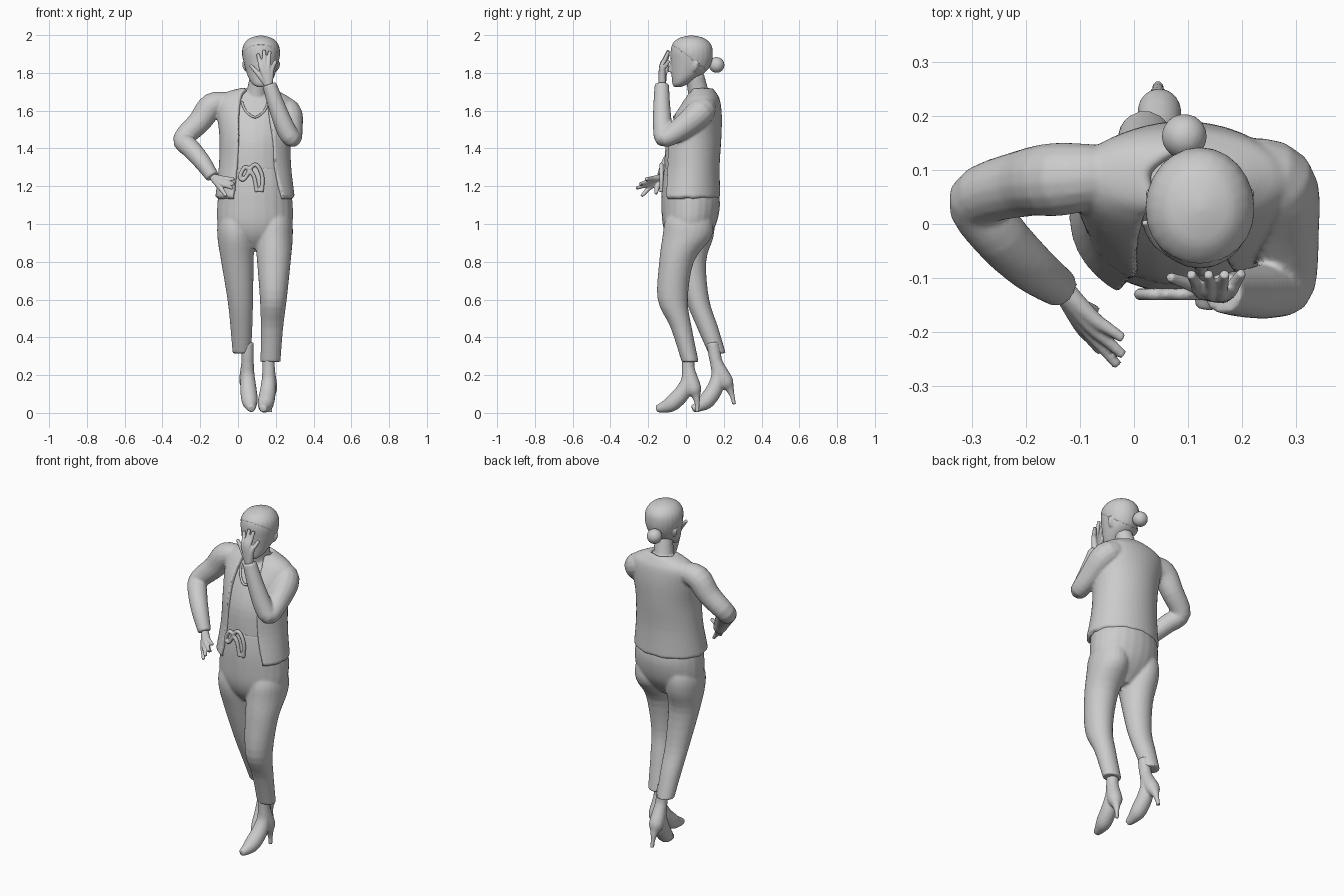
import bpy
import bmesh
import math
from mathutils import Vector, Quaternion

SIDES = 24

if "Cube" in bpy.data.objects:
    bpy.data.objects.remove(bpy.data.objects["Cube"], do_unlink=True)

# One plain clay colour for the whole figure
grey = bpy.data.materials.new("plain_grey")
grey.use_nodes = True
clay = (0.6, 0.6, 0.6, 1)
grey.diffuse_color = clay
grey.node_tree.nodes["Principled BSDF"].inputs["Base Color"].default_value = clay


def spline(rows, steps=4):
    """Smooth interpolation through rows of any width."""
    rows = [Vector(row) for row in rows]
    result = []
    for i in range(len(rows) - 1):
        before, start = rows[max(i - 1, 0)], rows[i]
        end, after = rows[i + 1], rows[min(i + 2, len(rows) - 1)]
        for s in range(steps):
            t = s / steps
            slope_in, slope_out = (end - before) / 2, (after - start) / 2
            bend = 3 * (end - start) - 2 * slope_in - slope_out
            twist = 2 * (start - end) + slope_in + slope_out
            result.append(start + slope_in * t + bend * t * t + twist * t ** 3)
    return result + [rows[-1]]


def skin(bm, rings):
    """Bridge closed rings and cap both ends."""
    loops = [[bm.verts.new(point) for point in ring] for ring in rings]
    for low, high in zip(loops, loops[1:]):
        for i in range(len(low)):
            j = (i + 1) % len(low)
            bm.faces.new((low[i], low[j], high[j], high[i]))
    bm.faces.new(loops[0])
    bm.faces.new(loops[-1])


def oval(x, y, z, rx, ry, first=0.0, last=math.tau, count=SIDES, closed=True):
    span = count if closed else count - 1
    angles = [first + (last - first) * i / span for i in range(count)]
    return [Vector((x + rx * math.cos(a), y + ry * math.sin(a), z)) for a in angles]


def loft(bm, rows, inset=0.0, drop=0.0):
    """Stack level ovals given as x, y, z, half width, half depth."""
    skin(bm, [oval(x, y, z - drop, rx - inset, ry - inset)
              for x, y, z, rx, ry in spline(rows)])


def tube(bm, rows):
    """Sweep a round section along x, y, z, radius."""
    rows = spline(rows)
    centres = [Vector(row[:3]) for row in rows]
    rings, turn, old = [], Quaternion(), Vector((0, 0, 1))
    for i, row in enumerate(rows):
        ahead = centres[min(i + 1, len(rows) - 1)]
        heading = (ahead - centres[max(i - 1, 0)]).normalized()
        turn = old.rotation_difference(heading) @ turn
        old = heading
        rings.append([centres[i] + turn @ point
                      for point in oval(0, 0, 0, row[3], row[3], count=16)])
    skin(bm, rings)


def finish(bm, name, voxel=0.008):
    """Fuse the overlapping volumes of one part into a smooth surface."""
    bmesh.ops.recalc_face_normals(bm, faces=bm.faces[:])
    mesh = bpy.data.meshes.new(name)
    bm.to_mesh(mesh)
    bm.free()
    mesh.materials.append(grey)
    part = bpy.data.objects.new(name, mesh)
    bpy.context.collection.objects.link(part)
    remesh = part.modifiers.new("fuse", 'REMESH')
    remesh.mode = 'VOXEL'
    remesh.voxel_size = voxel
    remesh.use_smooth_shade = True
    soften = part.modifiers.new("soften", 'SMOOTH')
    soften.factor = 0.5
    soften.iterations = 3


# Jacket rows: x, y, z, half width, half depth, right edge x, left edge x
jacket_rows = [
    (.09, .012, 1.145, .21, .17, -.03, .24),
    (.09, .025, 1.3, .192, .153, -.01, .2),
    (.09, .035, 1.45, .188, .152, 0, .19),
    (.09, .058, 1.57, .2, .132, 0, .17),
    (.085, .08, 1.655, .2, .1, .01, .16),
    (.08, .085, 1.695, .15, .075, .02, .15),
    (.095, .08, 1.72, .078, .06, .04, .15),
]
THICK = 0.018

# Open-fronted jacket body with both sleeves
bm = bmesh.new()
rings = []
for x, y, z, rx, ry, right, left in spline(jacket_rows):
    first = -math.acos((left - x) / rx)
    last = math.tau - math.acos((right - x) / rx)
    outer = oval(x, y, z, rx, ry, first, last, 36, False)
    inner = oval(x, y, z - THICK, rx - THICK, ry - THICK, first, last, 36, False)
    rings.append(outer + inner[::-1])
skin(bm, rings)
tube(bm, [(-.04, .09, 1.64, .055), (-.135, .083, 1.628, .068), (-.205, .075, 1.54, .062),
          (-.29, .045, 1.45, .054), (-.25, -.02, 1.4, .052),
          (-.19, -.08, 1.33, .046), (-.135, -.12, 1.25, .036)])
tube(bm, [(.19, .1, 1.625, .06), (.262, .075, 1.59, .074), (.28, -.02, 1.51, .063),
          (.287, -.11, 1.455, .049), (.257, -.122, 1.495, .052),
          (.21, -.128, 1.61, .046), (.165, -.128, 1.74, .038)])
finish(bm, "jacket", .007)

# Camisole, chest and neck under the jacket
body_rows = [row[:5] for row in jacket_rows]
bm = bmesh.new()
loft(bm, body_rows[1:], .012, THICK)
tube(bm, [(.09, .08, 1.64, .065), (.1, .065, 1.7, .055), (.115, .045, 1.79, .05)])
finish(bm, "camisole_and_neck")

# Scooped camisole neckline
bm = bmesh.new()
tube(bm, [(.09 + side * offset, y, z, .007) for side, offset, y, z in
          ((-1, .07, .005, 1.65), (-1, .05, -.035, 1.6), (0, 0, -.064, 1.565),
           (1, .05, -.035, 1.6), (1, .07, .005, 1.65))])
finish(bm, "camisole_neckline", .004)

# Trousers: hips and two legs, the left leg stepping forward
bm = bmesh.new()
loft(bm, [(.09, .025, 1.3, .175, .14), (.09, .02, 1.2, .188, .148),
          (.09, .025, 1.1, .2, .155), (.09, .018, 1, .197, .142),
          (.09, .01, .93, .15, .11), (.09, .005, .87, .05, .06)])
loft(bm, [(.17, .025, 1.12, .07, .09), (.19, .015, 1.02, .094, .125),
          (.19, .005, .93, .1, .13), (.19, -.05, .8, .089, .092),
          (.187, -.07, .6, .071, .08), (.18, -.025, .45, .059, .056),
          (.172, .022, .27, .053, .045)])
loft(bm, [(.01, .03, 1.12, .07, .09), (-.01, .025, 1.02, .094, .125),
          (-.011, .02, .93, .098, .125), (-.003, .02, .8, .086, .087),
          (.012, .06, .6, .068, .063), (.018, .115, .45, .058, .056),
          (.02, .165, .315, .049, .046)])
finish(bm, "trousers")

# Tied belt bow
bm = bmesh.new()
FRONT = -.13
for path in ([(.06, 1.29), (.035, 1.3), (.01, 1.25), (.03, 1.235), (.06, 1.28)],
             [(.06, 1.29), (.09, 1.315), (.115, 1.29), (.13, 1.24), (.125, 1.17)],
             [(.06, 1.285), (.085, 1.25), (.1, 1.17)]):
    tube(bm, [(x, FRONT, z, .011) for x, z in path])
finish(bm, "belt_bow", .005)


# Shoes with ankles: local path, then placed, skewed and pitched
def foot(name, x, y, skew, pitch):
    bm = bmesh.new()
    ankle = [(.015, .34, .033), (.012, .24, .033)]
    toe = [(.01, .17, .037), (-.02, .105, .043), (-.075, .05, .043),
           (-.12, .03, .03), (-.157, .022, .018)]
    heel = [(.04, .13, .041), (.054, .085, .022), (.06, .04, .012), (.06, .003, .011)]
    for path in (ankle + toe, ankle + heel):
        tube(bm, [(x + skew * py, y + py - pitch * pz, pz + pitch * (py + .15), r)
                  for py, pz, r in path])
    finish(bm, name, .006)


foot("left_shoe", .16, 0, .18, 0)
foot("right_shoe", .052, .195, -.13, .2)

# Head with nose and ears
head_rows = [(.122, -.045, 1.725, .02, .018), (.122, -.032, 1.74, .045, .04),
             (.122, -.01, 1.77, .065, .065), (.122, .015, 1.81, .08, .094),
             (.122, .027, 1.86, .093, .108), (.122, .029, 1.91, .099, .111),
             (.122, .029, 1.95, .09, .102), (.122, .029, 1.98, .064, .072),
             (.122, .029, 1.993, .03, .034), (.122, .029, 1.998, .005, .005)]
bm = bmesh.new()
loft(bm, head_rows)
tube(bm, [(.125, -.074, 1.855, .008), (.125, -.084, 1.825, .01), (.125, -.086, 1.805, .012)])
for side in (-1, 1):
    tube(bm, [(.122 + side * .074, .045, 1.81, .01), (.122 + side * .085, .052, 1.835, .014),
              (.122 + side * .09, .058, 1.858, .011)])
finish(bm, "head", .006)

# Hair cap cut along the hairline
bm = bmesh.new()
loft(bm, head_rows, -.002)
bmesh.ops.bisect_plane(bm, geom=bm.verts[:] + bm.edges[:] + bm.faces[:],
                       plane_co=(.122, .03, 1.87), plane_no=(0, .6, .8), clear_inner=True)
bmesh.ops.holes_fill(bm, edges=[edge for edge in bm.edges if edge.is_boundary])
finish(bm, "hair", .006)

# Hair bun
bm = bmesh.new()
bmesh.ops.create_uvsphere(bm, u_segments=SIDES, v_segments=12, radius=.042)
bmesh.ops.translate(bm, verts=bm.verts[:], vec=(.093, .162, 1.842))
finish(bm, "hair_bun", .006)


# Hands: each finger runs from the wrist over a knuckle to its tip
def hand(name, wrist, fingers):
    bm = bmesh.new()
    for knuckle, tip in fingers:
        knuckle, tip = Vector(knuckle), Vector(tip)
        middle = knuckle.lerp(tip, .5)
        tube(bm, [(*wrist, .021), (*knuckle, .0145), (*middle, .0115), (*tip, .009)])
    finish(bm, name, .004)


hand("left_hand", (.163, -.126, 1.73),
     [((.125, -.125, 1.825), (.105, -.092, 1.9)), ((.142, -.128, 1.835), (.138, -.092, 1.92)),
      ((.16, -.128, 1.83), (.168, -.092, 1.915)), ((.177, -.123, 1.815), (.2, -.09, 1.865)),
      ((.12, -.117, 1.78), (.065, -.098, 1.842))])
hand("right_hand", (-.13, -.122, 1.245),
     [((-.075, -.175, 1.24), (-.02, -.212, 1.238)), ((-.08, -.188, 1.228), (-.02, -.243, 1.212)),
      ((-.088, -.192, 1.212), (-.03, -.262, 1.19)), ((-.098, -.188, 1.198), (-.062, -.235, 1.148)),
      ((-.1, -.15, 1.2), (-.07, -.16, 1.16))])
